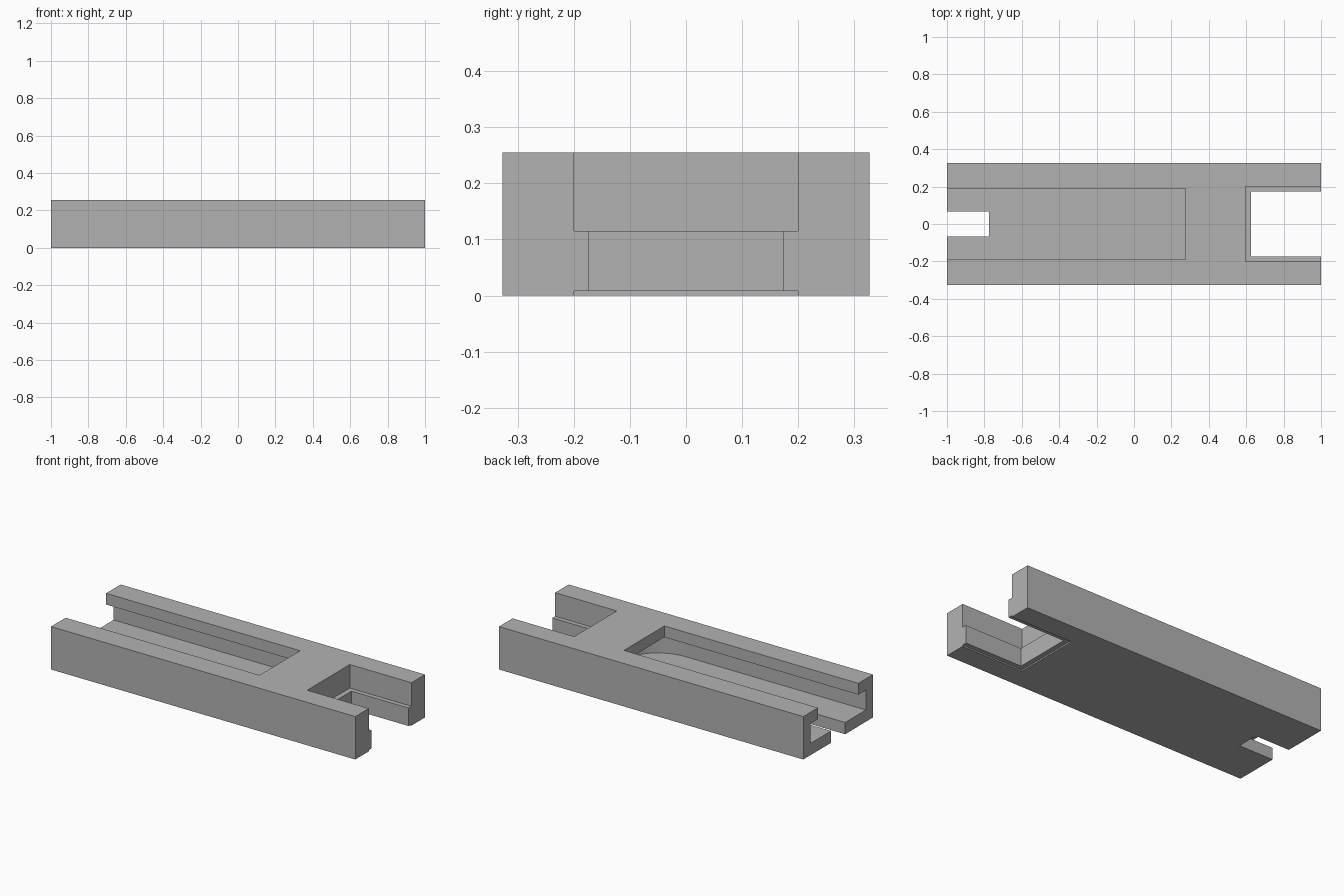
import bpy
import bmesh
from math import pi, sin, cos

old = bpy.data.objects.get("Cube")
if old:
    bpy.data.objects.remove(old, do_unlink=True)

HALF_WIDTH = 0.327
HEIGHT = 0.255
PAST = 1.1  # cutters run out past the block ends

grey = bpy.data.materials.new("plain_grey")
grey.use_nodes = True
grey.diffuse_color = (0.45, 0.45, 0.45, 1)
grey.node_tree.nodes["Principled BSDF"].inputs["Base Color"].default_value = (0.45, 0.45, 0.45, 1)


def prism(name, outline, z0, z1):
    """Extrude a counter-clockwise outline in plan from z0 to z1."""
    bm = bmesh.new()
    base = bm.faces.new([bm.verts.new((x, y, z0)) for x, y in outline])
    top = bmesh.ops.extrude_face_region(bm, geom=[base])["geom"]
    bmesh.ops.translate(bm, vec=(0, 0, z1 - z0),
                        verts=[v for v in top if isinstance(v, bmesh.types.BMVert)])
    bmesh.ops.recalc_face_normals(bm, faces=bm.faces)
    mesh = bpy.data.meshes.new(name)
    bm.to_mesh(mesh)
    bm.free()
    mesh.materials.append(grey)
    obj = bpy.data.objects.new(name, mesh)
    bpy.context.collection.objects.link(obj)
    return obj


def rect(x0, x1, half):
    return [(x0, -half), (x1, -half), (x1, half), (x0, half)]


def slot(x0, centre, radius, steps=24):
    """Straight slot with a round closed end."""
    arc = [(centre + radius * cos(a), radius * sin(a))
           for a in (pi * (i / steps - 0.5) for i in range(steps + 1))]
    return [(x0, -radius)] + arc + [(x0, radius)]


# Main block
body = prism("rail_body", rect(-1, 1, HALF_WIDTH), 0, HEIGHT)

cutters = [
    # Undercut channel with its narrower top opening, and the floor notch
    prism("channel_undercut", slot(-PAST, 0.185, 0.26), 0.07, 0.188),
    prism("channel_opening", rect(-PAST, 0.275, 0.19), 0.12, 0.3),
    prism("floor_notch", rect(-PAST, -0.775, 0.066), -0.1, 0.12),
    # Stepped end pocket: wide top, narrow middle, shallow wide recess below
    prism("pocket_top", rect(0.595, PAST, 0.2), 0.115, 0.3),
    prism("pocket_middle", rect(0.625, PAST, 0.173), -0.05, 0.2),
    prism("pocket_bottom", rect(0.595, PAST, 0.2), -0.1, 0.008),
]

bpy.context.view_layer.objects.active = body
for cutter in cutters:
    cutter.hide_render = True
    mod = body.modifiers.new(cutter.name, "BOOLEAN")
    mod.operation = "DIFFERENCE"
    mod.solver = "EXACT"
    mod.object = cutter
    bpy.ops.object.modifier_apply(modifier=mod.name)
    bpy.data.objects.remove(cutter, do_unlink=True)

# Smooth only the round channel end
body.select_set(True)
bpy.ops.object.shade_smooth_by_angle(angle=0.5)
